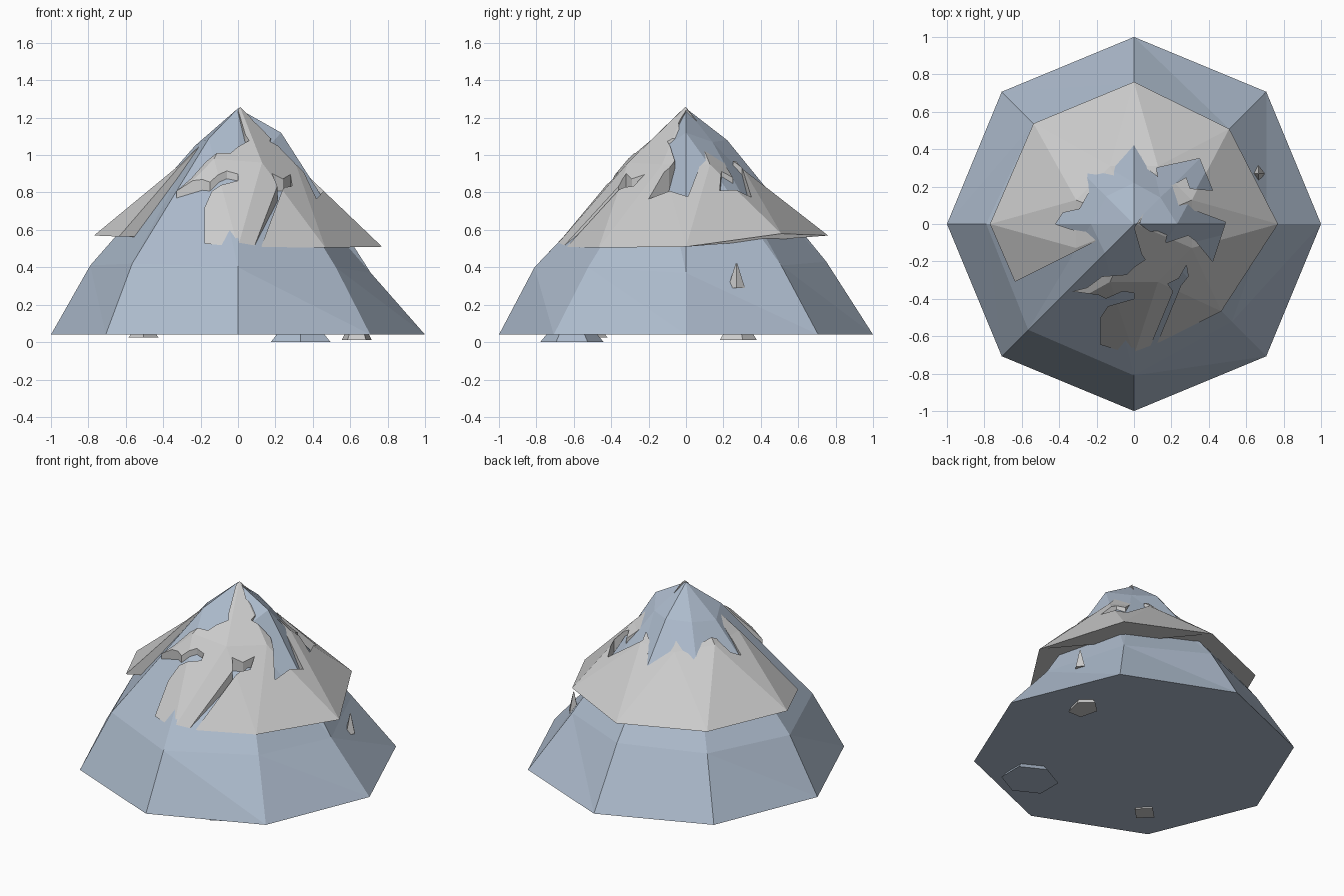
import bpy, bmesh, math

if "Cube" in bpy.data.objects:
    bpy.data.objects.remove(bpy.data.objects["Cube"])


def make(name, verts, faces, mat=None):
    me = bpy.data.meshes.new(name)
    me.from_pydata(verts, [], faces)
    bm = bmesh.new()
    bm.from_mesh(me)
    bmesh.ops.recalc_face_normals(bm, faces=bm.faces)
    bm.to_mesh(me)
    bm.free()
    ob = bpy.data.objects.new(name, me)
    bpy.context.collection.objects.link(ob)
    if mat:
        me.materials.append(mat)
    return ob


def ring(radii, heights, turn=0):
    return [(r * math.cos(math.radians(45 * i + turn)),
             r * math.sin(math.radians(45 * i + turn)), z)
            for i, (r, z) in enumerate(zip(radii, heights))]


def stacked_cone(name, rings, tip, mat=None):
    """Eight-sided closed cone through several uneven rings."""
    verts = [v for rg in rings for v in rg] + [tip]
    faces = [tuple(range(8))]
    for k in range(len(rings) - 1):
        for i in range(8):
            a, b = k * 8 + i, k * 8 + (i + 1) % 8
            faces += [(a, b, a + 8), (b, b + 8, a + 8)]
    top = (len(rings) - 1) * 8
    faces += [(top + i, top + (i + 1) % 8, len(verts) - 1) for i in range(8)]
    return make(name, verts, faces, mat)


def prism(name, outline, z0, z1):
    n = len(outline)
    verts = [(x, y, z) for z in (z0, z1) for x, y in outline]
    faces = [tuple(range(n)), tuple(range(n, 2 * n))]
    faces += [(i, (i + 1) % n, (i + 1) % n + n, i + n) for i in range(n)]
    return make(name, verts, faces)


stone = bpy.data.materials.new("stone")
stone.diffuse_color = (0.42, 0.50, 0.61, 1)
stone.use_nodes = True
stone.node_tree.nodes["Principled BSDF"].inputs["Base Color"].default_value = stone.diffuse_color

# Mountain body: octagonal foot, shoulder ring, upper ring, peak
stacked_cone("mountain_body", [
    ring([1] * 8, [0.04] * 8),
    ring([0.71, 0.72, 0.75, 0.76, 0.79, 0.80, 0.81, 0.74],
         [0.37, 0.41, 0.43, 0.42, 0.41, 0.42, 0.40, 0.40]),
    ring([0.23, 0.20, 0.22, 0.21, 0.23, 0.22, 0.20, 0.20],
         [1.12, 1.07, 1.08, 1.07, 1.05, 1.09, 1.04, 1.02]),
], (0, 0, 1.25), stone)

# Snow cap: twisted overhanging cone
snow = stacked_cone("snow_cap", [
    ring([0.77, 0.72, 0.76, 0.76, 0.77, 0.76, 0.70, 0.66],
         [0.51, 0.58, 0.57, 0.57, 0.57, 0.56, 0.51, 0.505]),
    ring([0.335] * 8, [0.95, 0.92, 0.92, 0.95, 0.95, 0.98, 0.96, 0.95], 22.5),
], (0.01, 0, 1.26))

# Jagged bare patches, cut straight down through the snow
patches = {
    "bare_slope": [
        (0.02, 0.01), (0.12, 0.16), (0.28, 0.25), (0.30, 0.19), (0.42, 0.18),
        (0.35, 0.35), (0.12, 0.30), (0.13, 0.25), (0.05, 0.31), (0.04, 0.36),
        (0, 0.37), (-0.03, 0.31), (-0.10, 0.30), (-0.08, 0.25), (-0.25, 0.27),
        (-0.24, 0.17), (-0.29, 0.08), (-0.38, 0.06), (-0.42, 0), (-0.33, -0.03),
        (-0.14, -0.06), (-0.40, -0.19), (-0.62, -0.30), (-0.9, -0.45),
        (-0.9, -0.9), (-0.2, -0.9), (-0.18, -0.64), (-0.18, -0.50),
        (-0.14, -0.44), (0, -0.40), (0, -0.37), (-0.06, -0.36), (-0.15, -0.40),
        (-0.19, -0.38), (-0.33, -0.36), (-0.25, -0.34), (-0.17, -0.28),
        (-0.04, -0.27), (0, -0.23), (0.06, -0.19), (0.04, -0.16), (0, -0.02)],
    "bare_right": [
        (0.03, 0.0), (0.06, 0.08), (0.14, 0.03), (0.16, 0.10), (0.25, 0.07),
        (0.33, 0.07), (0.49, 0.01), (0.42, -0.20), (0.33, -0.09),
        (0.29, -0.06), (0.17, -0.10), (0.18, -0.03), (0.09, -0.04)],
    "bare_stripe": [
        (0.28, -0.22), (0.29, -0.28), (0.25, -0.33), (0.09, -0.72),
        (0.06, -0.72), (0.21, -0.36), (0.18, -0.32), (0.24, -0.29)],
}
for name, outline in patches.items():
    cutter = prism(name + "_cutter", outline, 0.2, 1.6)
    cutter.hide_render = True
    mod = snow.modifiers.new(name, 'BOOLEAN')
    mod.operation = 'DIFFERENCE'
    mod.solver = 'EXACT'
    mod.object = cutter
    bpy.context.view_layer.objects.active = snow
    bpy.ops.object.modifier_apply(modifier=name)
    bpy.data.objects.remove(cutter)


# Loose rocks: shallow ones under the foot, a small spike on the right slope
def rock(name, centre, half, sides, mat=None, tip=0.7):
    bpy.ops.mesh.primitive_cone_add(vertices=sides, radius1=1, radius2=tip, depth=2,
                                    location=centre)
    ob = bpy.context.object
    ob.name = name
    ob.scale = half
    if mat:
        ob.data.materials.append(mat)


rock("foot_rock_front", (0.335, -0.61, 0.03), (0.185, 0.17, 0.03), 6, stone)
rock("foot_rock_right", (0.635, 0.27, 0.035), (0.085, 0.11, 0.025), 5)
rock("foot_rock_left", (-0.505, -0.5, 0.04), (0.08, 0.08, 0.015), 4)
rock("slope_spike", (0.665, 0.27, 0.355), (0.035, 0.045, 0.065), 4, tip=0.1)
